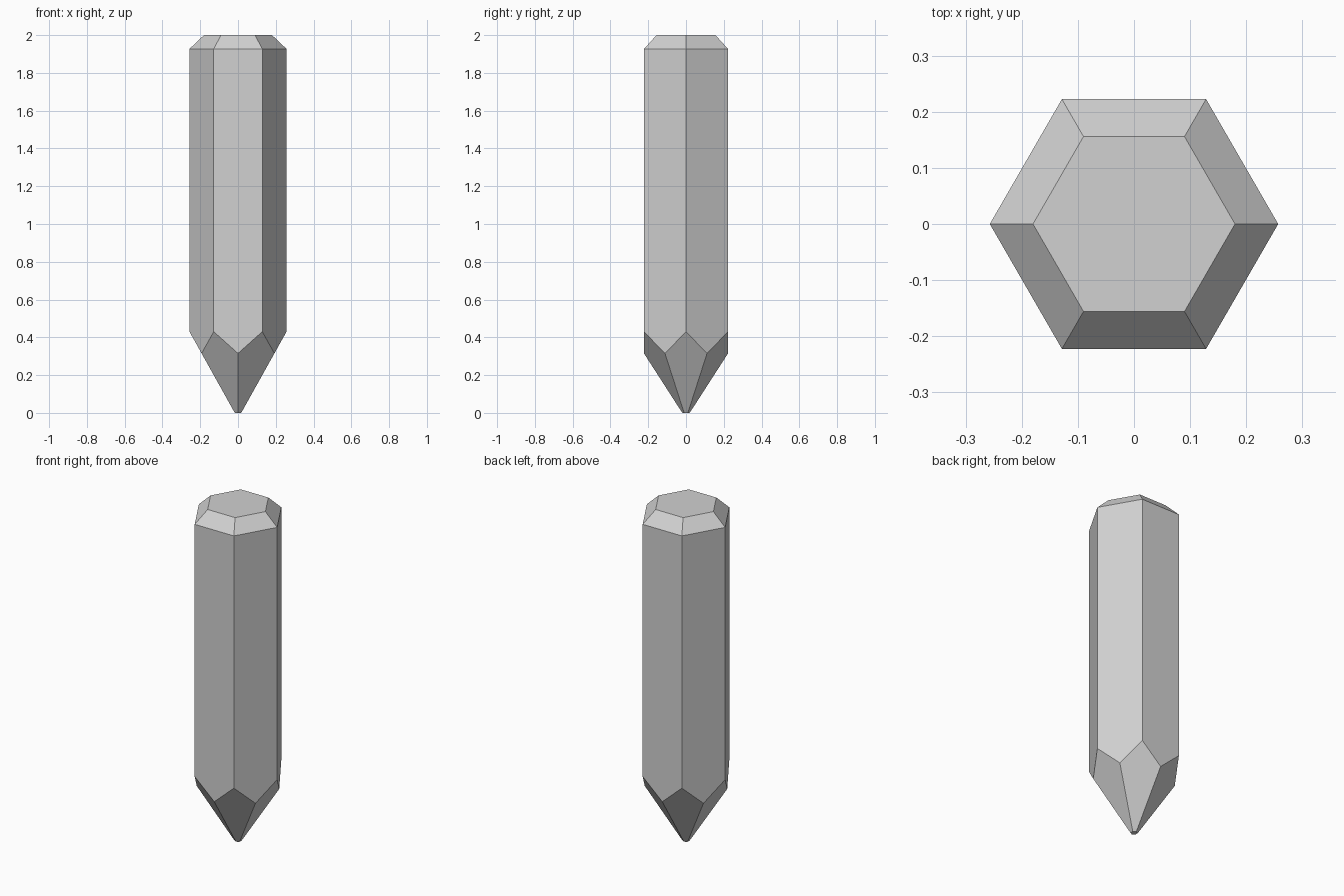
import bpy
import bmesh
from math import cos, sin, pi

cube = bpy.data.objects.get("Cube")
if cube:
    bpy.data.objects.remove(cube, do_unlink=True)

# Single plain grey
grey = bpy.data.materials.new("light grey")
grey.use_nodes = True
colour = (0.64, 0.64, 0.64, 1)
grey.diffuse_color = colour
grey.node_tree.nodes["Principled BSDF"].inputs["Base Color"].default_value = colour

SIDES = 6
STEP = 2 * pi / SIDES
RADIUS = 0.257
FLAT = RADIUS * cos(STEP / 2)

bm = bmesh.new()


def ring(radius, z, turn=0.0):
    """One hexagon of vertices; turn=0.5 puts them over the middle of the flats."""
    return [bm.verts.new((radius * cos((i + turn) * STEP),
                          radius * sin((i + turn) * STEP), z))
            for i in range(SIDES)]


cap = ring(0.18, 2.0)                  # flat top
shoulder = ring(RADIUS, 1.927)         # foot of the top chamfer
corner = ring(RADIUS, 0.43)            # lower ends of the shaft edges
flat_mid = ring(FLAT, 0.315, 0.5)      # low points of the shaft faces
tip = ring(0.03, 0.016, 0.5)           # end of the point
tip_end = ring(0.019, 0.0, 0.5)        # blunted tip

for i in range(SIDES):
    n, p = (i + 1) % SIDES, i - 1
    # Top chamfer, five-sided shaft face, point facet under each corner, tip chamfer
    bm.faces.new((shoulder[i], shoulder[n], cap[n], cap[i]))
    bm.faces.new((shoulder[n], shoulder[i], corner[i], flat_mid[i], corner[n]))
    bm.faces.new((corner[i], flat_mid[p], tip[p], tip[i], flat_mid[i]))
    bm.faces.new((tip[p], tip_end[p], tip_end[i], tip[i]))
bm.faces.new(cap)
bm.faces.new(tip_end)
bmesh.ops.recalc_face_normals(bm, faces=bm.faces)

mesh = bpy.data.meshes.new("pointed_hexagonal_post")
bm.to_mesh(mesh)
bm.free()
mesh.materials.append(grey)
post = bpy.data.objects.new("pointed_hexagonal_post", mesh)
bpy.context.collection.objects.link(post)
